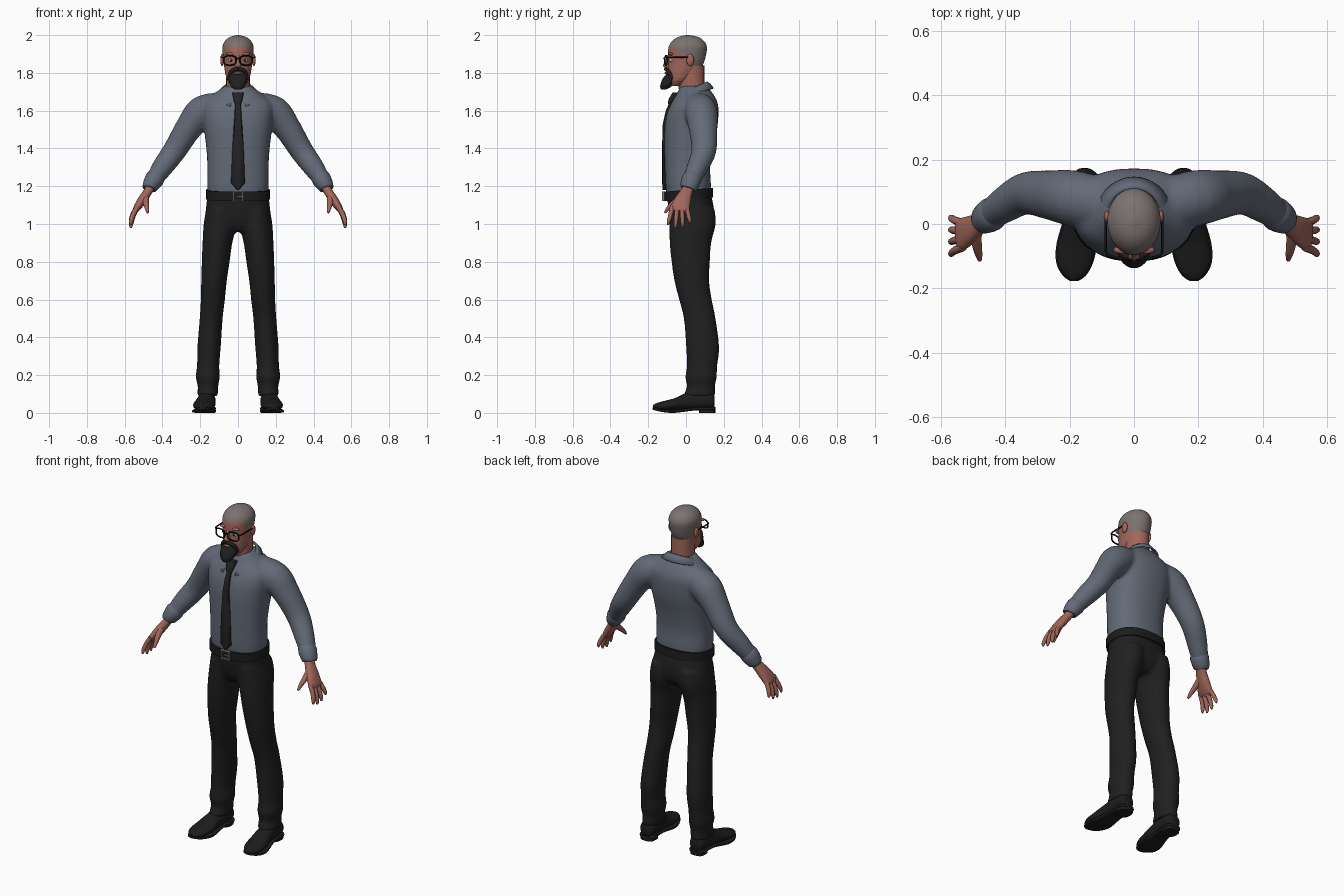
import bpy
import bmesh
from math import sin, cos, pi, radians, copysign
from mathutils import Vector, Matrix

if "Cube" in bpy.data.objects:
    bpy.data.objects.remove(bpy.data.objects["Cube"], do_unlink=True)

AXIS_Y, AXIS_Z = Vector((0, 1, 0)), Vector((0, 0, 1))


def material(name, *rgb):
    mat = bpy.data.materials.new(name)
    mat.use_nodes = True
    mat.diffuse_color = (*rgb, 1)
    mat.node_tree.nodes["Principled BSDF"].inputs["Base Color"].default_value = (*rgb, 1)
    return mat


shirt_mat = material("slate shirt", .125, .145, .185)
skin_mat = material("skin", .36, .135, .105)
stubble_mat = material("grey stubble", .2, .17, .16)
cloth_mat = material("black trousers", .014, .014, .014)
leather_mat = material("black leather", .012, .012, .013)
tie_mat = material("black tie", .017, .017, .018)
beard_mat = material("dark beard", .015, .014, .014)
frame_mat = material("black frames", .006, .006, .006)
metal_mat = material("buckle metal", .2, .2, .2)
white_mat = material("eye white", .55, .52, .5)


def refine(rows, steps):
    """Catmull-Rom interpolation between cross-sections."""
    rows = [Vector(r) for r in rows]
    last, out = len(rows) - 1, []
    for i in range(last):
        a, b, c, d = (rows[min(max(i + k, 0), last)] for k in (-1, 0, 1, 2))
        for s in range(steps):
            t = s / steps
            out.append(b + (c - a) * (t / 2) + (a * 2 - b * 5 + c * 4 - d) * (t * t / 2)
                       + (b * 3 - a - c * 3 + d) * (t ** 3 / 2))
    return out + [rows[-1]]


def loft(bm, rows, sides=20, steps=4, ref=AXIS_Y, up=None, power=1, pair=False):
    """Skin rows of (x, y, z, radius, radius); pair adds the mirrored copy."""
    pts = refine(rows, steps)
    for side in ((1, -1) if pair else (1,)):
        rings = []
        for i, row in enumerate(pts):
            before, after = pts[max(i - 1, 0)], pts[min(i + 1, len(pts) - 1)]
            t = up or Vector((after - before)[:3]).normalized()
            u = ref.cross(t).normalized()
            v = t.cross(u)
            ring = []
            for k in range(sides):
                c, s = cos(2 * pi * k / sides), sin(2 * pi * k / sides)
                p = (Vector(row[:3]) + u * row[3] * copysign(abs(c) ** power, c)
                     + v * row[4] * copysign(abs(s) ** power, s))
                ring.append(bm.verts.new((side * p.x, p.y, p.z)))
            rings.append(ring)
        for r, q in zip(rings, rings[1:]):
            for k in range(sides):
                n = (k + 1) % sides
                bm.faces.new((r[k], r[n], q[n], q[k]))
        bm.faces.new(rings[0])
        bm.faces.new(rings[-1])


def stack(bm, rows, **options):
    """Level cross-sections given as (z, centre x, half width, y front, y back)."""
    loft(bm, [(x, (f + b) / 2, z, w, (b - f) / 2) for z, x, w, f, b in rows],
         up=AXIS_Z, **options)


def along(bm, rows, **options):
    """Front-to-back sections given as (y, centre x, half width, z low, z high)."""
    loft(bm, [(x, y, (lo + hi) / 2, w, (hi - lo) / 2) for y, x, w, lo, hi in rows],
         ref=AXIS_Z, up=-AXIS_Y, pair=True, **options)


def wire(bm, points, radius, **options):
    loft(bm, [(*p, radius, radius) for p in points], sides=8, **options)


def ball(bm, centre, size, pair=True):
    for side in ((1, -1) if pair else (1,)):
        place = Matrix.Translation((side * centre[0], *centre[1:])) @ Matrix.Diagonal((*size, 1))
        bmesh.ops.create_uvsphere(bm, u_segments=16, v_segments=10, radius=1, matrix=place)


def box(bm, centre, size):
    place = Matrix.Translation(centre) @ Matrix.Diagonal((*size, 1))
    bmesh.ops.create_cube(bm, size=1, matrix=place)


def finish(bm, name, *mats, rule=None, fuse=0, thick=0):
    bmesh.ops.recalc_face_normals(bm, faces=bm.faces)
    if rule:
        for f in bm.faces:
            f.material_index = int(rule(f.calc_center_median()))
    mesh = bpy.data.meshes.new(name)
    bm.to_mesh(mesh)
    bm.free()
    for mat in mats:
        mesh.materials.append(mat)
    obj = bpy.data.objects.new(name, mesh)
    bpy.context.collection.objects.link(obj)
    for o in bpy.context.selected_objects:
        o.select_set(False)
    obj.select_set(True)
    bpy.context.view_layer.objects.active = obj
    bpy.ops.object.shade_smooth_by_angle(angle=radians(50))
    if fuse:
        mod = obj.modifiers.new("fuse", "REMESH")
        mod.mode, mod.voxel_size, mod.use_smooth_shade = "VOXEL", fuse, True
        mod = obj.modifiers.new("soften", "SMOOTH")
        mod.factor, mod.iterations = .5, 6
    if thick:
        obj.modifiers.new("thickness", "SOLIDIFY").thickness = thick


# Shirt: torso and sleeves fused together
bm = bmesh.new()
stack(bm, [(1.14, 0, .155, -.1, .125), (1.2, 0, .163, -.108, .132), (1.3, 0, .162, -.112, .128),
           (1.4, 0, .168, -.115, .142), (1.5, 0, .18, -.114, .164), (1.58, 0, .19, -.103, .172),
           (1.64, 0, .185, -.078, .168), (1.69, 0, .125, -.048, .143), (1.73, 0, .075, -.03, .11)],
      sides=32, power=.85)
loft(bm, [(.09, .06, 1.63, .07, .08), (.19, .08, 1.59, .088, .087), (.26, .09, 1.51, .072, .077),
          (.335, .095, 1.39, .063, .066), (.4, .06, 1.3, .056, .056), (.45, .025, 1.225, .043, .046)],
     pair=True)
finish(bm, "shirt", shirt_mat, fuse=.01)

# Cuffs
bm = bmesh.new()
loft(bm, [(.43, .04, 1.255, .044, .047), (.442, .03, 1.237, .051, .053),
          (.468, .014, 1.195, .041, .046), (.472, .011, 1.187, .034, .038)], pair=True, steps=2)
finish(bm, "cuffs", shirt_mat)

# Collar: band around the neck, open and pointed at the front
bm = bmesh.new()
rings = []
for k in range(33):
    a = radians(-160 + 10 * k)
    front = max(0, -cos(a))
    top = 1.72 + .035 * cos(a)
    rings.append([bm.verts.new((.08 * sin(a), .04 + .072 * cos(a), top)),
                  bm.verts.new((.092 * sin(a), .035 + .092 * cos(a), top - .01)),
                  bm.verts.new((.118 * sin(a), .025 + .122 * cos(a), top - .035 - .03 * front))])
for r, q in zip(rings, rings[1:]):
    for k in range(2):
        bm.faces.new((r[k], q[k], q[k + 1], r[k + 1]))
finish(bm, "collar", shirt_mat, thick=.008)

# Tie blade and knot
bm = bmesh.new()
stack(bm, [(1.18, 0, .003, -.124, -.106), (1.215, 0, .037, -.126, -.106), (1.4, 0, .03, -.127, -.105),
           (1.53, 0, .022, -.123, -.1), (1.6, 0, .018, -.107, -.08), (1.66, 0, .014, -.08, -.05)],
      steps=1, sides=8, power=.6)
stack(bm, [(1.635, 0, .016, -.096, -.06), (1.66, 0, .024, -.092, -.05), (1.695, 0, .03, -.072, -.03)],
      steps=2, sides=12, power=.7)
finish(bm, "tie", tie_mat)

# Trousers: seat and both legs fused
bm = bmesh.new()
stack(bm, [(1.165, 0, .16, -.102, .13), (1.08, 0, .17, -.093, .148), (1.01, 0, .17, -.08, .145),
           (.96, 0, .09, -.05, .11)], sides=32, power=.85)
stack(bm, [(1.08, .088, .08, -.088, .152), (1, .094, .088, -.088, .158), (.9, .109, .079, -.087, .134),
           (.8, .118, .074, -.077, .127), (.7, .127, .068, -.062, .123), (.6, .133, .064, -.037, .137),
           (.5, .142, .061, -.012, .157), (.35, .153, .062, 0, .176), (.25, .158, .059, .004, .166),
           (.19, .16, .064, -.004, .163), (.14, .159, .054, .004, .154), (.09, .162, .056, -.016, .157)],
      pair=True, sides=24)
finish(bm, "trousers", cloth_mat, fuse=.01)

# Belt, tilted up towards the back
bm = bmesh.new()
stack(bm, [(1.13, 0, .169, -.114, .144), (1.18, 0, .169, -.116, .142)], steps=1, sides=40, power=.85)
for v in bm.verts:
    v.co.z += .08 * v.co.y
finish(bm, "belt", leather_mat)

# Buckle frame and prong
bm = bmesh.new()
for side in (1, -1):
    box(bm, (side * .026, -.119, 1.147), (.007, .014, .052))
    box(bm, (0, -.119, 1.147 + side * .023), (.052, .014, .006))
box(bm, (.008, -.12, 1.147), (.03, .012, .006))
finish(bm, "buckle", metal_mat)

# Shoes with soles and heels
bm = bmesh.new()
along(bm, [(.152, .165, .025, .03, .08), (.135, .165, .043, .02, .11), (.06, .166, .047, .015, .12),
           (0, .17, .05, .012, .105), (-.06, .177, .058, .012, .078), (-.12, .183, .054, .012, .062),
           (-.155, .185, .037, .016, .052), (-.174, .186, .012, .024, .042)])
along(bm, [(.155, .165, .03, .016, .032), (.13, .165, .048, .014, .032), (.04, .168, .046, .012, .028),
           (-.06, .178, .062, 0, .018), (-.12, .184, .057, .004, .02), (-.16, .185, .036, .012, .027),
           (-.177, .186, .012, .018, .03)], power=.5)
stack(bm, [(0, .165, .043, .07, .155), (.03, .165, .045, .068, .155)], steps=1, power=.7, pair=True)
finish(bm, "shoes", leather_mat)

# Hands: palm, four fingers and thumb
bm = bmesh.new()
loft(bm, [(.455, .022, 1.215, .026, .032), (.475, .005, 1.175, .023, .031), (.505, -.015, 1.13, .024, .042),
          (.535, -.032, 1.085, .019, .05), (.546, -.036, 1.066, .01, .042)], pair=True, power=.85)
for k, reach in enumerate((.09, .106, .1, .078)):
    y = -.072 + .025 * k
    spread = -.02 + .012 * k
    loft(bm, [(.53, y, 1.095, .013, .013), (.555, y + spread / 2, 1.09 - reach * .45, .013, .012),
              (.566, y + spread, 1.09 - reach * .85, .011, .01),
              (.567, y + spread * 1.2, 1.085 - reach, .005, .005)], pair=True, sides=10, steps=3)
loft(bm, [(.49, -.02, 1.15, .018, .018), (.488, -.06, 1.115, .016, .016),
          (.482, -.092, 1.085, .012, .012), (.478, -.112, 1.06, .006, .006)],
     pair=True, sides=10, steps=3)
finish(bm, "hands", skin_mat)

# Neck
bm = bmesh.new()
stack(bm, [(1.64, 0, .065, -.03, .1), (1.73, 0, .063, -.04, .098), (1.84, 0, .064, -.05, .098)])
finish(bm, "neck", skin_mat)

# Head with cropped hair on the upper and rear faces
bm = bmesh.new()
stack(bm, [(1.73, 0, .03, -.085, -.02), (1.76, 0, .056, -.095, .02), (1.8, 0, .068, -.098, .065),
           (1.85, 0, .075, -.095, .093), (1.9, 0, .081, -.096, .107), (1.94, 0, .082, -.091, .11),
           (1.97, 0, .068, -.072, .094), (1.99, 0, .043, -.042, .065), (2, 0, .008, -.002, .02)],
      sides=48, steps=6)
finish(bm, "head", skin_mat, stubble_mat,
       rule=lambda c: c.z > 1.942 or (c.y > -.04 and c.z > 1.9) or (c.y > .04 and c.z > 1.825))

# Nose, ears, lower lip and brow ridge
bm = bmesh.new()
stack(bm, [(1.828, 0, .012, -.112, -.08), (1.84, 0, .018, -.122, -.08), (1.865, 0, .011, -.11, -.08),
           (1.895, 0, .009, -.098, -.08)], sides=12)
ball(bm, (.084, .022, 1.868), (.01, .02, .032))
ball(bm, (0, -.102, 1.799), (.02, .011, .007), pair=False)
ball(bm, (.036, -.08, 1.9), (.028, .013, .009))
finish(bm, "face_features", skin_mat)

# Eyes
bm = bmesh.new()
ball(bm, (.036, -.079, 1.867), (.014, .011, .009))
finish(bm, "eyes", white_mat)
bm = bmesh.new()
ball(bm, (.036, -.087, 1.867), (.006, .005, .006))
finish(bm, "pupils", frame_mat)

# Goatee and moustache
bm = bmesh.new()
stack(bm, [(1.712, 0, .018, -.133, -.105), (1.73, 0, .038, -.137, -.075), (1.76, 0, .049, -.128, -.05),
           (1.785, 0, .046, -.112, -.05), (1.795, 0, .036, -.1, -.06)])
wire(bm, [(.046, -.077, 1.765), (.042, -.085, 1.795), (.024, -.1, 1.815), (0, -.106, 1.82)],
     .011, pair=True)
finish(bm, "beard", beard_mat)

# Glasses: rims, bridge and temples
bm = bmesh.new()
rim = []
for k in range(22):
    c, s = cos(pi * k / 10), sin(pi * k / 10)
    rim.append((.043 + .033 * copysign(abs(c) ** .75, c),
                -.112 + .012 * (1 + c) / 2, 1.866 + .025 * copysign(abs(s) ** .75, s)))
wire(bm, rim, .0042, steps=1, pair=True)
wire(bm, [(-.013, -.114, 1.874), (0, -.117, 1.878), (.013, -.114, 1.874)], .004)
wire(bm, [(.075, -.1, 1.88), (.087, -.085, 1.882), (.088, -.03, 1.883), (.088, .025, 1.882)],
     .004, ref=AXIS_Z, pair=True)
finish(bm, "glasses", frame_mat)
